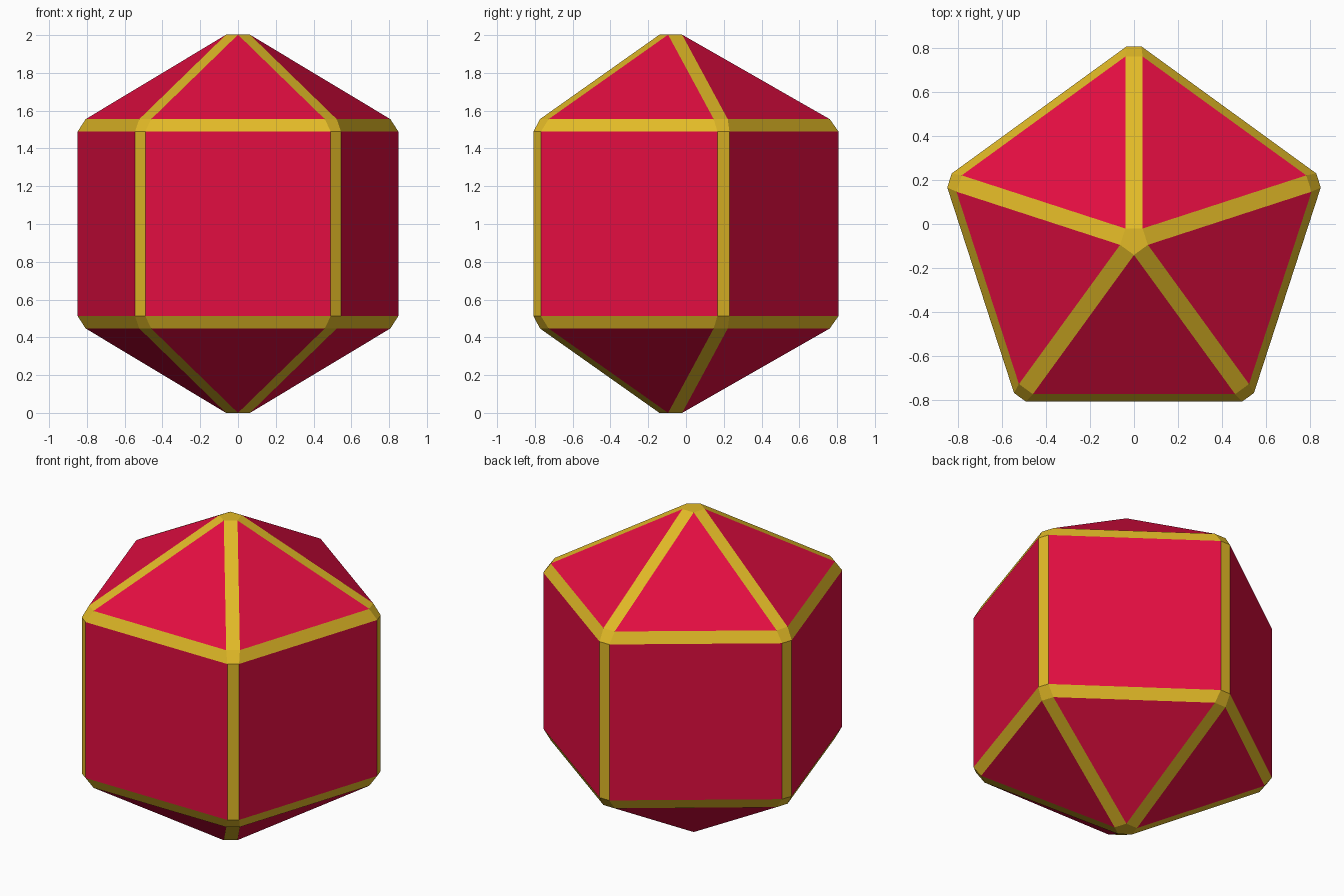
import bpy, bmesh, math

if "Cube" in bpy.data.objects:
    bpy.data.objects.remove(bpy.data.objects["Cube"])

EDGE = 1.065                                  # pentagon side
R = EDGE / (2 * math.sin(math.pi / 5))        # pentagon circumradius
RING = 0.53                                   # half height of the straight walls
APEX = 1.048                                  # unbevelled tip height from the middle
BEVEL = 0.0415


def material(name, rgb):
    m = bpy.data.materials.new(name)
    m.diffuse_color = (*rgb, 1)
    m.use_nodes = True
    m.node_tree.nodes["Principled BSDF"].inputs["Base Color"].default_value = m.diffuse_color
    return m


# Five-sided prism with a pyramid at each end, flat side to the front
bm = bmesh.new()
angles = [math.pi / 2 + i * math.tau / 5 for i in range(5)]
low, high = ([bm.verts.new((R * math.cos(a), R * math.sin(a), z)) for a in angles]
             for z in (-RING, RING))
bottom = bm.verts.new((0, 0, -APEX))
top = bm.verts.new((0, 0, APEX))
for i in range(5):
    j = (i + 1) % 5
    bm.faces.new((low[i], low[j], high[j], high[i]))
    bm.faces.new((high[i], high[j], top))
    bm.faces.new((low[j], low[i], bottom))
bm.normal_update()

# Gold chamfers along every edge
bmesh.ops.bevel(bm, geom=bm.edges[:], offset=BEVEL, offset_type='OFFSET',
                segments=1, profile=0.5, affect='EDGES', material=1)

# Stand on the ground, centred front to back
ys = [v.co.y for v in bm.verts]
zs = [v.co.z for v in bm.verts]
bmesh.ops.translate(bm, verts=bm.verts[:],
                    vec=(0, -(min(ys) + max(ys)) / 2, -min(zs)))

mesh = bpy.data.meshes.new("gem_body")
bm.to_mesh(mesh)
bm.free()
mesh.materials.append(material("crimson", (0.76, 0.004, 0.052)))
mesh.materials.append(material("gold", (0.76, 0.49, 0.02)))
gem = bpy.data.objects.new("gem_body", mesh)
bpy.context.collection.objects.link(gem)
